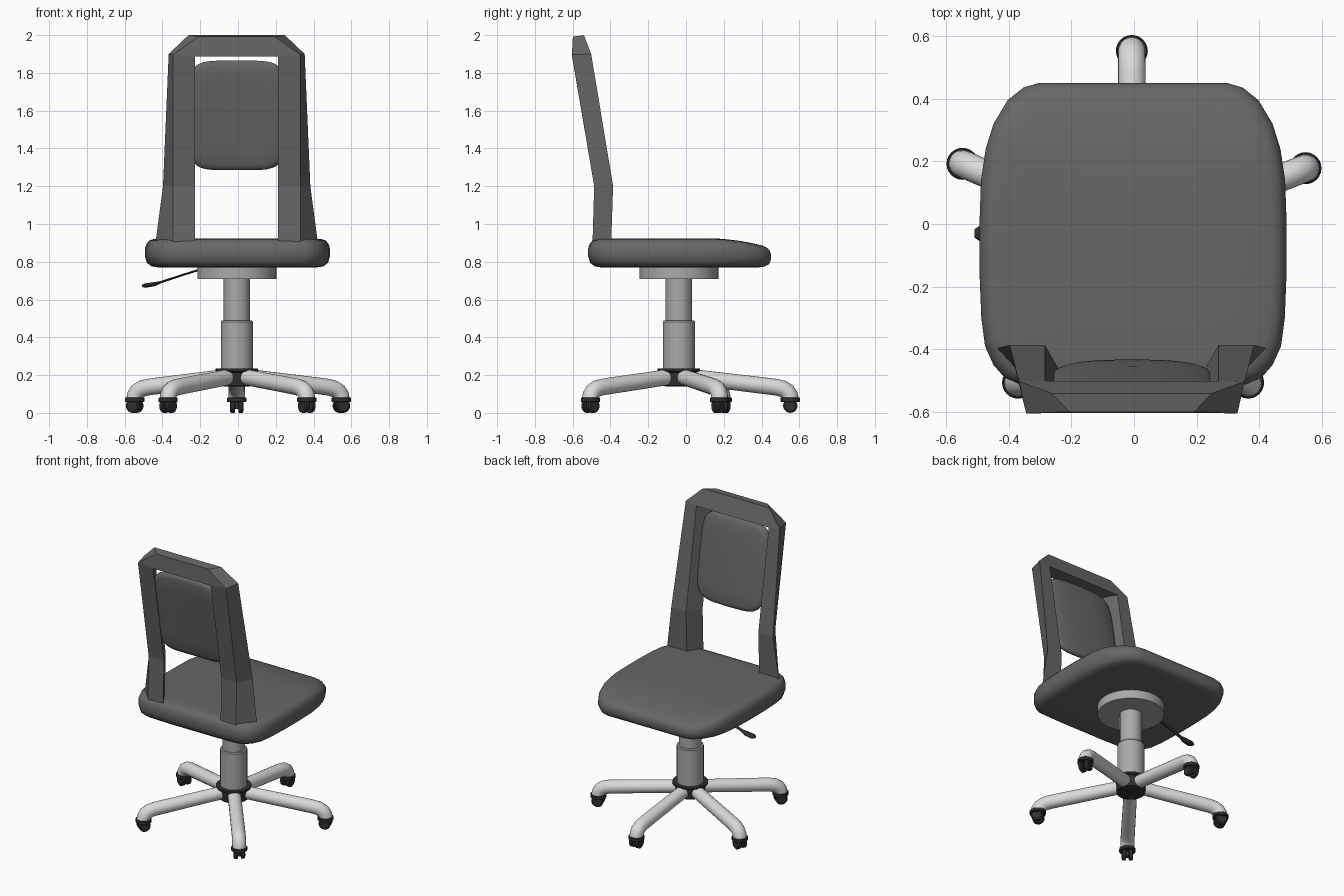
import bpy, bmesh, math
from mathutils import Vector

if "Cube" in bpy.data.objects:
    bpy.data.objects.remove(bpy.data.objects["Cube"])

CX, CY = -0.006, -0.038          # axis of the column


def material(name, v):
    m = bpy.data.materials.new(name)
    m.diffuse_color = (v, v, v, 1)
    m.use_nodes = True
    m.node_tree.nodes["Principled BSDF"].inputs["Base Color"].default_value = m.diffuse_color
    return m


FABRIC = material("charcoal fabric", 0.135)
STEEL = material("grey steel", 0.40)
LIGHT = material("light metal", 0.70)
BLACK = material("black plastic", 0.03)


def loft(name, rings, mat, angle=None):
    """Skin a list of equal closed rings, cap both ends."""
    bm = bmesh.new()
    vs = [[bm.verts.new(p) for p in r] for r in rings]
    n = len(rings[0])
    for a, b in zip(vs, vs[1:]):
        for i in range(n):
            j = (i + 1) % n
            bm.faces.new((a[i], a[j], b[j], b[i]))
    bm.faces.new(vs[0])
    bm.faces.new(vs[-1])
    bmesh.ops.recalc_face_normals(bm, faces=bm.faces)
    me = bpy.data.meshes.new(name)
    bm.to_mesh(me)
    bm.free()
    ob = bpy.data.objects.new(name, me)
    bpy.context.collection.objects.link(ob)
    me.materials.append(mat)
    if angle:
        bpy.ops.object.select_all(action='DESELECT')
        ob.select_set(True)
        bpy.context.view_layer.objects.active = ob
        bpy.ops.object.shade_smooth_by_angle(angle=math.radians(angle))
    return ob


def turned(name, profile, mat, center=(CX, CY), n=32):
    """Solid of revolution about a vertical axis; profile = (radius, z)."""
    rings = [[(center[0] + r * math.cos(k * math.tau / n),
               center[1] + r * math.sin(k * math.tau / n), z) for k in range(n)]
             for r, z in profile]
    return loft(name, rings, mat, 35)


def tube(name, path, radii, mat, n=20, flat=1.0):
    """Round tube following a path lying in one vertical plane."""
    pts = [Vector(p) for p in path]
    h = pts[-1] - pts[0]
    side = Vector((-h.y, h.x, 0)).normalized()
    rings = []
    for i, p in enumerate(pts):
        t = (pts[min(i + 1, len(pts) - 1)] - pts[max(i - 1, 0)]).normalized()
        up = side.cross(t)
        rings.append([p + radii[i] * (side * math.cos(a) + up * math.sin(a) * flat)
                      for a in (k * math.tau / n for k in range(n))])
    return loft(name, rings, mat, 50)


# Seat: rounded outline, soft edges, front lip sloping down
half = [(0.0, 0.45), (0.15, 0.45), (0.30, 0.45), (0.35, 0.435), (0.40, 0.395),
        (0.445, 0.32), (0.47, 0.24), (0.485, 0.14), (0.49, 0.0), (0.49, -0.15),
        (0.484, -0.30), (0.472, -0.39), (0.445, -0.45), (0.41, -0.49),
        (0.36, -0.512), (0.18, -0.518), (0.0, -0.518)]
outline = half + [(-x, y) for x, y in half[-2:0:-1]]
rings = []
for z, inset in [(0.77, 0.30), (0.77, 0.07), (0.776, 0.035), (0.795, 0.01), (0.83, 0),
                 (0.87, 0), (0.895, 0.008), (0.912, 0.022), (0.92, 0.045),
                 (0.922, 0.09), (0.923, 0.16), (0.923, 0.25), (0.923, 0.38)]:
    s = 1 - inset / 0.49
    ring = []
    for x, y in outline:
        px, py = x * s - 0.003, (y + 0.03) * s - 0.03
        drop = 0.045 * max(0, (py - 0.15) / 0.3) ** 1.6
        ring.append((px, py, z - drop * (z - 0.77) / 0.153))
    rings.append(ring)
loft("seat", rings, FABRIC, 50)

# Back frame: four-sided section swept up, across and down (mirrored)
# corner order: inner back, outer back, outer front, inner front
right = [
    [(.22, -.495, .90), (.337, -.495, .90), (.430, -.396, .90), (.277, -.396, .90)],
    [(.22, -.486, 1.2), (.337, -.486, 1.2), (.390, -.386, 1.2), (.277, -.386, 1.2)],
    [(.22, -.603, 1.886), (.337, -.604, 1.896), (.360, -.502, 1.90), (.277, -.500, 1.886)],
    [(.20, -.603, 1.886), (.200, -.599, 1.992), (.255, -.540, 2.0), (.255, -.500, 1.886)]]
left = [[(-x, y, z) for x, y, z in st] for st in reversed(right)]
loft("back_frame", [[(x - 0.007, y, z) for x, y, z in st] for st in right + left], FABRIC)

# Back cushion: superellipse pad, leaning and bulging forward
N = 64
pad = []
for k in range(N):
    c, s = math.cos(k * math.tau / N), math.sin(k * math.tau / N)
    pad.append((0.258 * math.copysign(abs(c) ** 0.39, c),
                0.29 * math.copysign(abs(s) ** 0.39, s)))
rings = []
for off, s in [(-.025, .3), (-.025, .65), (-.023, .9), (-.016, .97), (-.005, 1.0),
               (.008, 1.0), (.02, .97), (.027, .9), (.031, .65), (.033, .3)]:
    rings.append([(x * s - 0.006,
                   -0.503 + off - 0.17 * z * s - 0.25 * (x * s) ** 2,
                   1.575 + z * s) for x, z in pad])
loft("back_cushion", rings, FABRIC, 50)

# Column, seat plate and hub
turned("seat_plate", [(.209, .71), (.209, .772)], STEEL, n=40)
turned("upper_column", [(.07, .46), (.07, .72)], STEEL)
turned("lower_column", [(.085, .22), (.085, .482), (.08, .488)], STEEL)
turned("hub", [(.065, .14), (.09, .145), (.098, .215), (.112, .222), (.112, .234)], BLACK)

# Height lever with flat paddle
tube("lever", [(-.15, -.03, .775), (-.30, -.03, .728), (-.41, -.03, .692),
               (-.44, -.03, .682), (-.49, -.03, .674), (-.508, -.03, .673)],
     [.012, .012, .013, .024, .026, .014], BLACK, 12, 0.45)

# Five legs with twin-wheel casters
feet = [(-0.007, 0.552), (-0.547, 0.192), (0.547, 0.178), (-0.370, -0.506), (0.364, -0.506)]
for i, (fx, fy) in enumerate(feet, 1):
    d = Vector((fx - CX, fy - CY, 0))
    R = d.length
    d.normalize()
    prof = [(0.05, .192), (R - .13, .143), (R - .075, .136), (R - .04, .128),
            (R - .015, .112), (R - .003, .093), (R, .075)]
    tube(f"leg_{i}", [(CX + d.x * r, CY + d.y * r, z) for r, z in prof],
         [.042, .044, .044, .044, .044, .044, .044], LIGHT)
    turned(f"caster_cap_{i}", [(.048, .057), (.051, .06), (.051, .078), (.047, .081)],
           BLACK, (fx, fy), 24)
    turned(f"caster_stem_{i}", [(.014, .02), (.014, .06)], BLACK, (fx, fy), 12)
    side = Vector((-d.y, d.x, 0))
    for tag, sg in (("a", -1), ("b", 1)):
        rings = []
        for off, r in [(.010, .036), (.012, .038), (.030, .038), (.036, .030)]:
            c = Vector((fx, fy, .038)) + side * off * sg
            rings.append([c + r * (d * math.cos(a) + Vector((0, 0, math.sin(a))))
                          for a in (k * math.tau / 20 for k in range(20))])
        loft(f"caster_wheel_{i}{tag}", rings, BLACK, 35)
